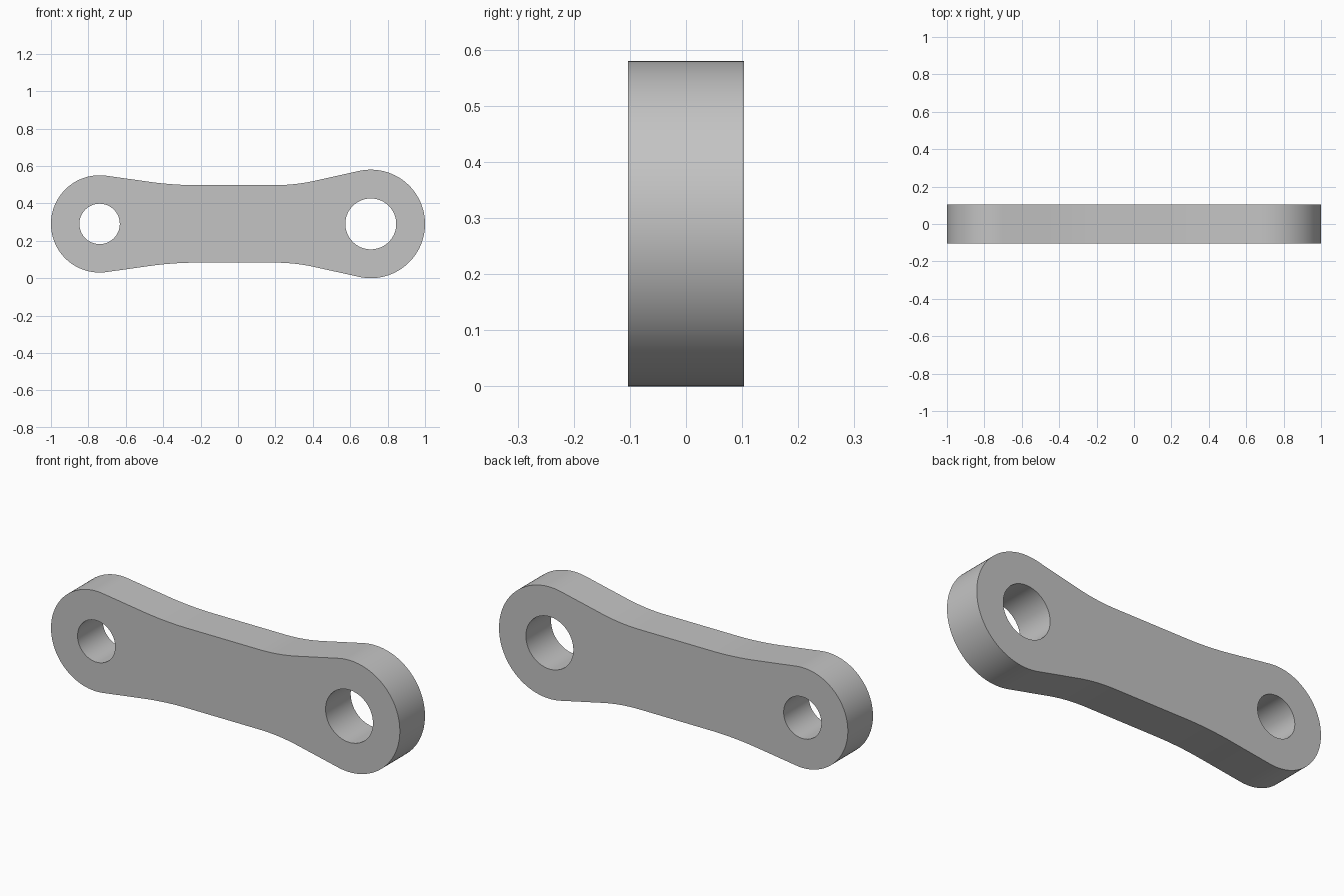
import bpy
import bmesh
from math import sin, cos, pi, radians, tan
from mathutils import Vector

default_cube = bpy.data.objects.get("Cube")
if default_cube:
    bpy.data.objects.remove(default_cube, do_unlink=True)

HALF_DEPTH = 0.103
MID_Z = 0.29
WAIST = 0.207       # half height of the straight middle

# Each boss: side, centre x, outer radius, hole radius, flank slope, blend length
BOSSES = [
    (1, 0.71, 0.29, 0.136, radians(12.5), 0.11),
    (-1, -0.74, 0.26, 0.108, radians(8), 0.13),
]


def upper_edge(side, cx, radius, slope, blend):
    """Upper outline from the waist out to the end of the boss."""
    touch = Vector((cx - side * radius * sin(slope), radius * cos(slope)))
    run = (touch.y - WAIST) / tan(slope)
    corner = Vector((touch.x - side * run, WAIST))
    start = corner - Vector((side * blend, 0))
    end = corner + (touch - corner).normalized() * blend
    points = []
    # Smooth blend from the waist into the sloping flank
    for i in range(17):
        t = i / 16
        points.append(start * (1 - t) ** 2 + corner * 2 * t * (1 - t) + end * t * t)
    # Round end, tangent to the flank
    for i in range(49):
        a = pi / 2 + slope - (pi / 2 + slope) * i / 48
        points.append(Vector((cx + side * radius * cos(a), radius * sin(a))))
    return points


def circle(cx, radius, count=72):
    return [Vector((cx + radius * cos(2 * pi * i / count), radius * sin(2 * pi * i / count)))
            for i in range(count)]


def add_loop(curve, points):
    spline = curve.splines.new('POLY')
    spline.points.add(len(points) - 1)
    for target, p in zip(spline.points, points):
        target.co = (p.x, p.y, 0, 1)
    spline.use_cyclic_u = True


# Outline: upper edge left to right, then its mirror image back
right, left = [upper_edge(s, cx, r, slope, blend) for s, cx, r, _, slope, blend in BOSSES]
upper = left[::-1] + right
lower = [Vector((p.x, -p.y)) for p in upper[-2:0:-1]]

curve = bpy.data.curves.new("link_profile", 'CURVE')
curve.dimensions = '2D'
curve.fill_mode = 'BOTH'
curve.extrude = HALF_DEPTH
add_loop(curve, upper + lower)
for _, cx, _, hole, _, _ in BOSSES:
    add_loop(curve, circle(cx, hole))

# Link plate standing upright
link = bpy.data.objects.new("link_plate", curve)
bpy.context.collection.objects.link(link)
link.rotation_euler = (pi / 2, 0, 0)
link.location = (0, 0, MID_Z)
bpy.ops.object.select_all(action='DESELECT')
link.select_set(True)
bpy.context.view_layer.objects.active = link
bpy.ops.object.convert(target='MESH')
link = bpy.context.object
bpy.ops.object.transform_apply(location=True, rotation=True, scale=True)

# Weld the faces to the rim
bm = bmesh.new()
bm.from_mesh(link.data)
bmesh.ops.remove_doubles(bm, verts=bm.verts, dist=0.0001)
bmesh.ops.recalc_face_normals(bm, faces=bm.faces)
bm.to_mesh(link.data)
bm.free()

# Plain grey metal
grey = bpy.data.materials.new("plain_grey")
grey.use_nodes = True
colour = (0.55, 0.55, 0.55, 1)
grey.diffuse_color = colour
grey.node_tree.nodes["Principled BSDF"].inputs["Base Color"].default_value = colour
link.data.materials.clear()
link.data.materials.append(grey)
bpy.ops.object.shade_smooth_by_angle(angle=radians(30))
